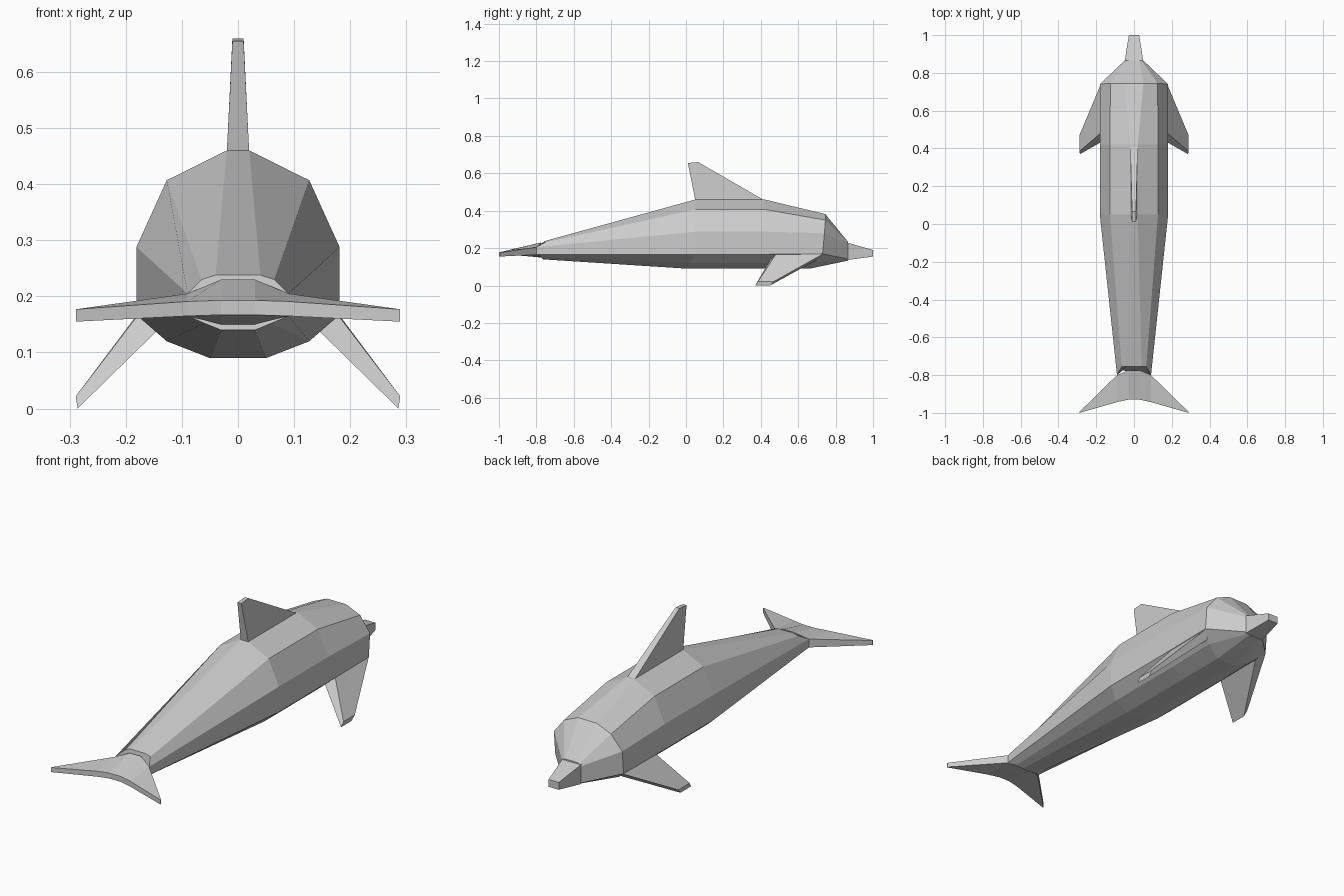
import bpy, bmesh

if "Cube" in bpy.data.objects:
    bpy.data.objects.remove(bpy.data.objects["Cube"])


def loft(name, rings):
    """Skin a list of equal-length closed rings and cap both ends."""
    bm = bmesh.new()
    loops = [[bm.verts.new(p) for p in ring] for ring in rings]
    n = len(loops[0])
    for a, b in zip(loops, loops[1:]):
        for i in range(n):
            j = (i + 1) % n
            bm.faces.new((a[i], a[j], b[j], b[i]))
    bm.faces.new(loops[0])
    bm.faces.new(loops[-1])
    bmesh.ops.recalc_face_normals(bm, faces=bm.faces)
    mesh = bpy.data.meshes.new(name)
    bm.to_mesh(mesh)
    bm.free()
    ob = bpy.data.objects.new(name, mesh)
    bpy.context.collection.objects.link(ob)
    return ob


def mirrored(half):
    """Close a half section (top to bottom) across x = 0."""
    return half + [(-x, y, z) for x, y, z in reversed(half)]


def section(xz, ys):
    """Half section whose points may sit at slightly different y."""
    return mirrored([(x, y, z) for (x, z), y in zip(xz, ys)])


# Body: tail stock, two full trunk sections, head and beak root
trunk = [(.02, .46), (.127, .407), (.181, .288), (.181, .167), (.127, .12), (.05, .09)]
tail = [(.04, .238), (.065, .23), (.09, .205), (.09, .165), (.06, .152), (.03, .14)]
head = [(.05, .382), (.125, .35), (.181, .28), (.181, .17), (.127, .125), (.05, .09)]
snout = [(.03, .235), (.04, .232), (.05, .222), (.05, .142), (.04, .136), (.03, .133)]
loft("body", [
    section(tail, [-.755, -.755, -.80, -.80, -.775, -.765]),
    section(trunk, [.05, .05, .05, .05, .02, .01]),
    section(trunk, [.42] * 6),
    section(head, [.745, .745, .74, .73, .69, .66]),
    section(snout, [.865] * 6),
])

# Beak
loft("beak", [
    mirrored([(.05, .86, .23), (.05, .86, .136)]),
    mirrored([(.027, 1, .19), (.027, 1, .155)]),
])

# Dorsal fin: tapering swept blade
loft("dorsal_fin", [
    [(.02, .05, .455), (.02, .42, .455), (-.02, .42, .455), (-.02, .05, .455)],
    [(.01, .01, .655), (.01, .065, .66), (-.01, .065, .66), (-.01, .01, .655)],
])

# Tail fluke: swept across from tip to tip
fluke_half = [
    [(.03, -.775, .23), (.03, -.775, .15), (.03, -.93, .167), (.03, -.93, .193)],
    [(.09, -.80, .205), (.09, -.80, .165), (.09, -.943, .165), (.09, -.943, .191)],
    [(.289, -.995, .177), (.289, -.995, .155), (.289, -1, .155), (.289, -1, .177)],
]
loft("tail_fluke", [[(-x, y, z) for x, y, z in r] for r in reversed(fluke_half)] + fluke_half)

# Flippers on both sides
for side, s in (("right", 1), ("left", -1)):
    root = [(.178, .735, .17), (.178, .48, .167), (.145, .45, .138), (.145, .70, .138)]
    tip = [(.289, .47, .022), (.289, .385, .022), (.286, .37, 0), (.286, .45, 0)]
    loft(side + "_flipper", [[(s * x, y, z) for x, y, z in r] for r in (root, tip)])
